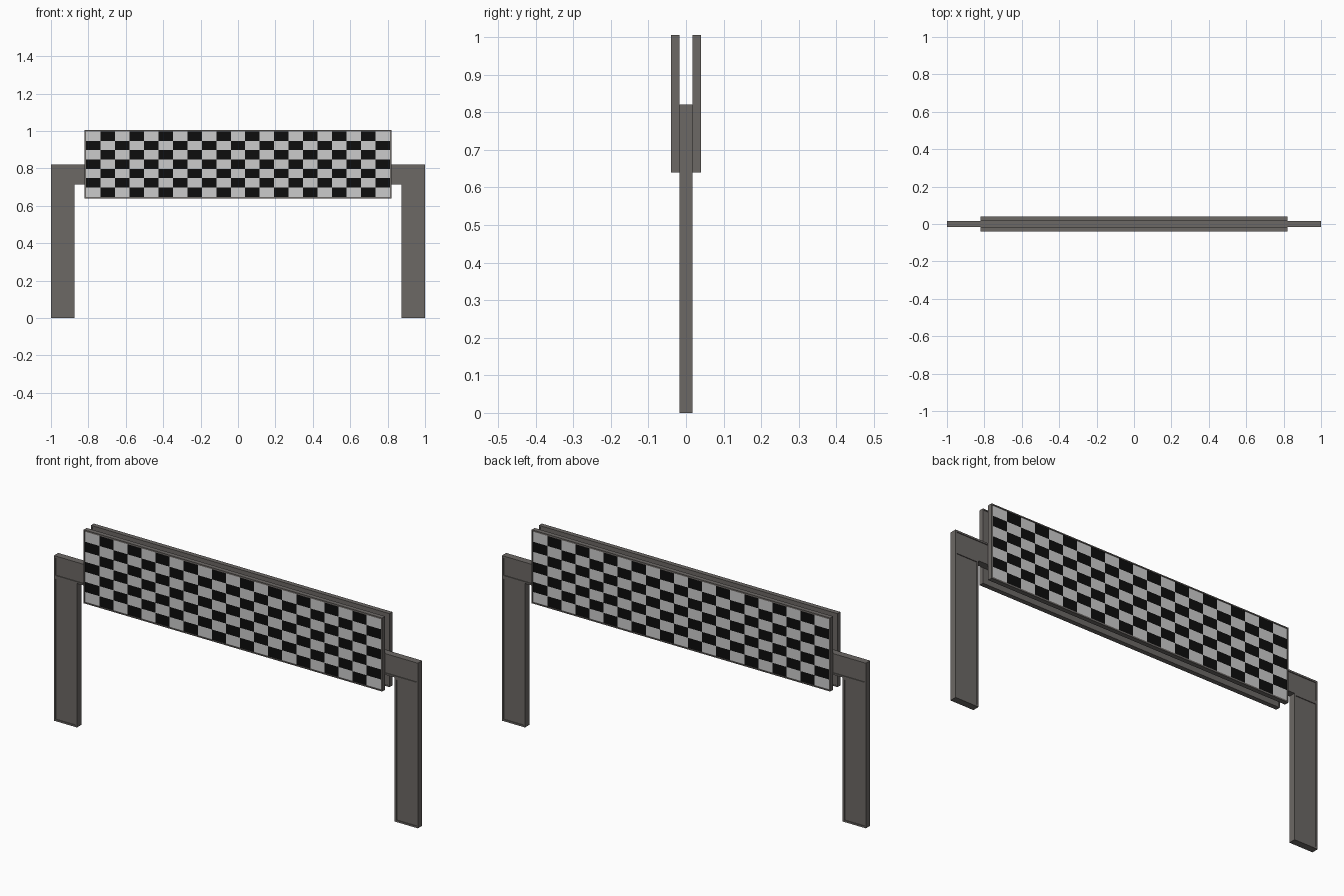
import bpy, bmesh

if "Cube" in bpy.data.objects:
    bpy.data.objects.remove(bpy.data.objects["Cube"])

def material(name, c):
    m = bpy.data.materials.new(name)
    m.diffuse_color = (*c, 1)
    m.use_nodes = True
    m.node_tree.nodes["Principled BSDF"].inputs["Base Color"].default_value = m.diffuse_color
    return m

STEEL = material("warm grey steel", (0.15, 0.138, 0.13))
WHITE = material("pale grey", (0.6, 0.6, 0.6))
BLACK = material("black", (0.004, 0.004, 0.004))

def finish(bm, name, mats):
    me = bpy.data.meshes.new(name)
    bmesh.ops.recalc_face_normals(bm, faces=bm.faces)
    bm.to_mesh(me)
    bm.free()
    for m in mats:
        me.materials.append(m)
    ob = bpy.data.objects.new(name, me)
    bpy.context.collection.objects.link(ob)
    return ob

def panel_box(name, x0, x1, y0, y1, z0, z1, rim=0.012, depth=0.004):
    """Box whose front and back faces are recessed inside a rim."""
    bm = bmesh.new()
    bmesh.ops.create_cube(bm, size=1)
    for v in bm.verts:
        v.co = ((x0 + x1) / 2 + v.co.x * (x1 - x0),
                (y0 + y1) / 2 + v.co.y * (y1 - y0),
                (z0 + z1) / 2 + v.co.z * (z1 - z0))
    for f in [f for f in bm.faces if abs(f.normal.y) > 0.9]:
        n = f.normal.copy()
        bmesh.ops.inset_region(bm, faces=[f], thickness=rim)
        r = bmesh.ops.extrude_discrete_faces(bm, faces=[f])["faces"][0]
        for v in r.verts:
            v.co -= n * depth
    return finish(bm, name, [STEEL])

# Legs and crossbeam
for side, s in (("left", -1), ("right", 1)):
    a, b = sorted((s * 1.0, s * 0.873))
    panel_box(side + "_leg", a, b, -0.017, 0.017, 0, 0.715)
panel_box("crossbeam", -1, 1, -0.017, 0.017, 0.715, 0.82)

# Board backings with a chequered face on each outer side
COLS, ROWS, W, Z0, Z1 = 21, 7, 0.812, 0.648, 0.997
for side, s in (("front", -1), ("back", 1)):
    a, b = sorted((s * 0.017, s * 0.04))
    panel_box(side + "_board", -0.82, 0.82, a, b, 0.64, 1.005, 0.008, 0.003)
    bm = bmesh.new()
    y = s * 0.0395
    dx, dz = 2 * W / COLS, (Z1 - Z0) / ROWS
    grid = [[bm.verts.new((-W + i * dx, y, Z0 + j * dz)) for i in range(COLS + 1)]
            for j in range(ROWS + 1)]
    for j in range(ROWS):
        for i in range(COLS):
            q = [grid[j][i], grid[j][i + 1], grid[j + 1][i + 1], grid[j + 1][i]]
            f = bm.faces.new(q if s < 0 else q[::-1])
            f.material_index = (i + j) % 2
    me = bpy.data.meshes.new(side + "_chequers")
    bm.to_mesh(me)
    bm.free()
    me.materials.append(WHITE)
    me.materials.append(BLACK)
    bpy.context.collection.objects.link(bpy.data.objects.new(side + "_chequers", me))
